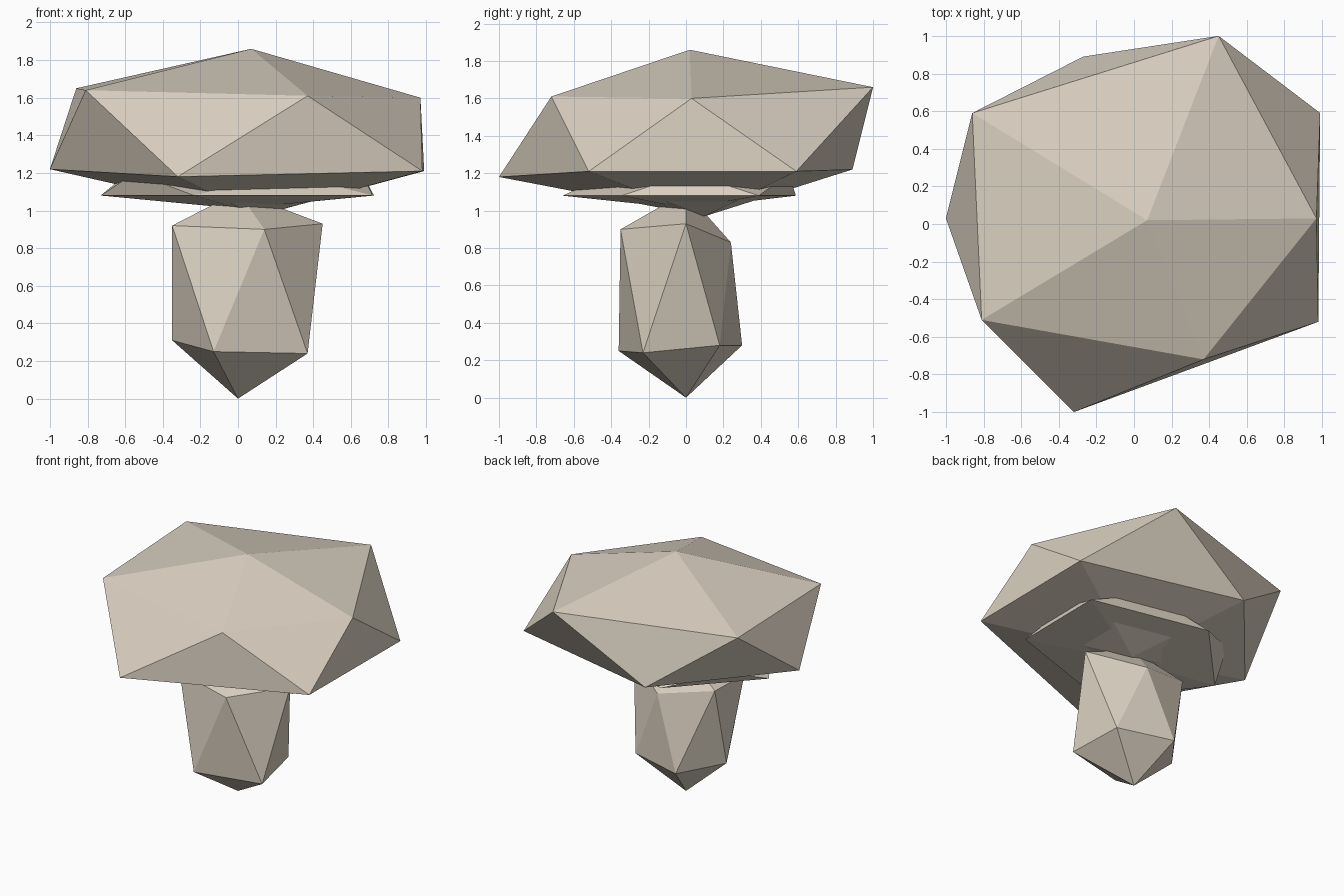
import bpy
import bmesh
from mathutils import Vector

default_cube = bpy.data.objects.get("Cube")
if default_cube:
    bpy.data.objects.remove(default_cube, do_unlink=True)

# One flat beige for the whole mushroom
COLOUR = (0.70, 0.63, 0.53, 1)
beige = bpy.data.materials.new("warm_beige")
beige.use_nodes = True
beige.diffuse_color = COLOUR
shader = beige.node_tree.nodes["Principled BSDF"]
shader.inputs["Base Color"].default_value = COLOUR
shader.inputs["Roughness"].default_value = 0.9


def faceted_ball(name, top, upper, lower, bottom):
    """Twenty-sided solid: two poles and two staggered rings, counterclockwise.

    Each lower point sits between the upper point of the same index
    and the next one."""
    bm = bmesh.new()
    top_vert, bottom_vert = bm.verts.new(top), bm.verts.new(bottom)
    upper_verts = [bm.verts.new(point) for point in upper]
    lower_verts = [bm.verts.new(point) for point in lower]
    count = len(upper_verts)
    for i in range(count):
        following = (i + 1) % count
        a, b = upper_verts[i], upper_verts[following]
        c, d = lower_verts[i], lower_verts[following]
        bm.faces.new((top_vert, a, b))
        bm.faces.new((a, c, b))
        bm.faces.new((b, c, d))
        bm.faces.new((bottom_vert, d, c))
    bmesh.ops.recalc_face_normals(bm, faces=bm.faces[:])
    mesh = bpy.data.meshes.new(name)
    bm.to_mesh(mesh)
    bm.free()
    mesh.materials.append(beige)
    part = bpy.data.objects.new(name, mesh)
    bpy.context.collection.objects.link(part)
    return part


def flattened(ring, x_scale, y_scale, height):
    """Copy of a ring, shrunk sideways and laid at one height."""
    return [Vector((x * x_scale, y * y_scale, height)) for x, y, z in ring]


# Cap: wide, irregular, with a shallow pointed underside
cap_upper = [(.97, .03, 1.6), (.45, 1, 1.66), (-.86, .59, 1.65),
             (-.81, -.51, 1.64), (.37, -.72, 1.61)]
cap_lower = [(.99, .59, 1.21), (-.27, .89, 1.22), (-1, .03, 1.22),
             (-.32, -1, 1.18), (.98, -.52, 1.21)]
faceted_ball("cap", (.07, .02, 1.86), cap_upper, cap_lower, (.1, .1, .97))

# Gills: a smaller flat disc following the outline of the cap
faceted_ball("gills", (0, 0, 1.25),
             flattened(cap_upper, .68, .55, 1.2),
             flattened(cap_lower, .73, .66, 1.08), (0, 0, 1.01))

# Stem: a tall faceted ball tapering to a point on the ground
stem_upper = [(.45, 0, .93), (.08, .24, .83), (-.34, .13, .92),
              (-.35, -.22, .92), (.14, -.35, .9)]
stem_lower = [(.31, .18, .28), (-.12, .3, .28), (-.35, 0, .31),
              (-.13, -.36, .25), (.37, -.23, .24)]
faceted_ball("stem", (0, 0, 1.1), stem_upper, stem_lower, (0, 0, 0))
